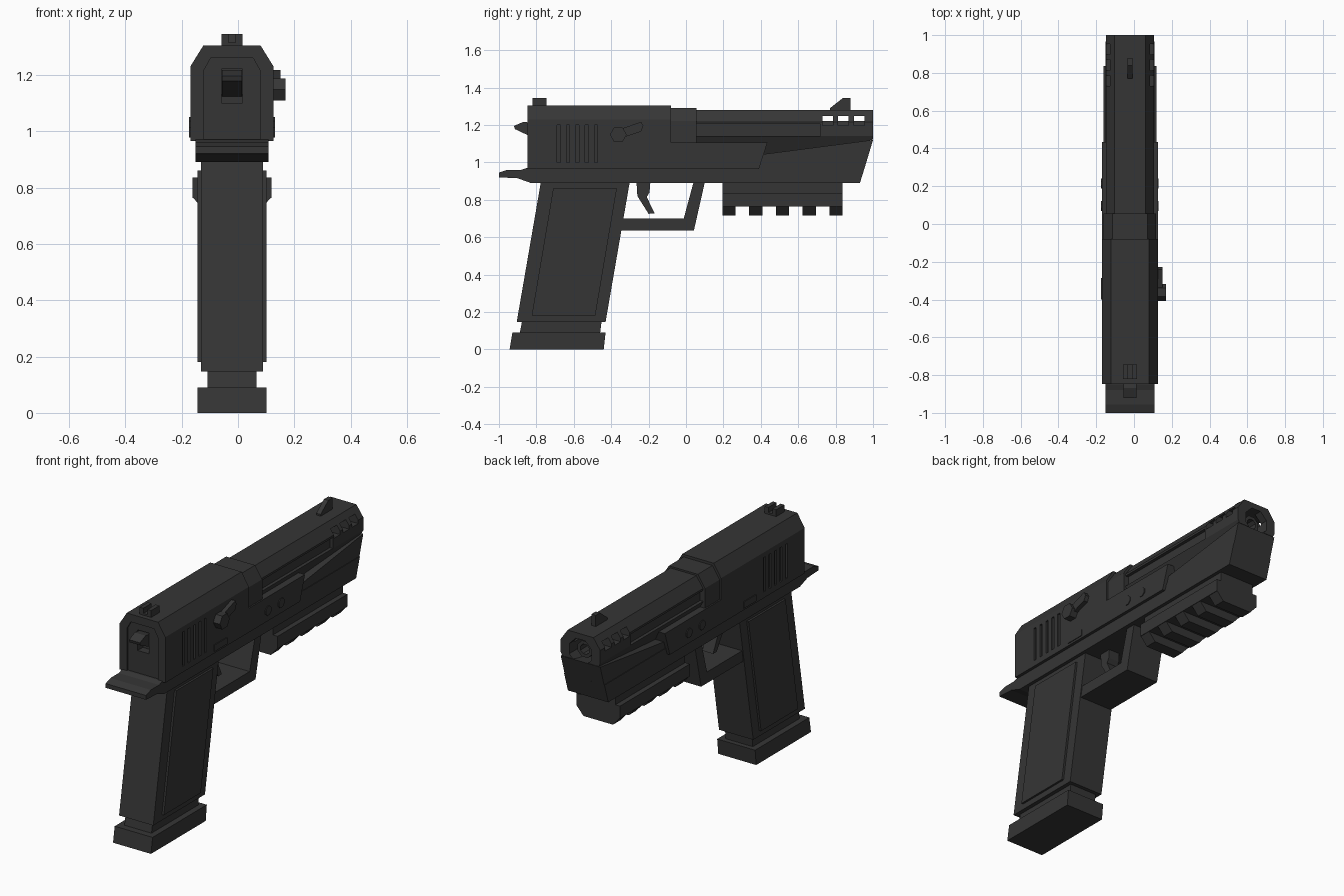
import bpy, bmesh, math
from mathutils import Vector

if "Cube" in bpy.data.objects:
    bpy.data.objects.remove(bpy.data.objects["Cube"])

CX = -0.0215          # the body's centre line; the lever sticks out on one side

steel = bpy.data.materials.new("dark gunmetal")
steel.diffuse_color = (0.036, 0.036, 0.036, 1)
steel.use_nodes = True
steel.node_tree.nodes["Principled BSDF"].inputs["Base Color"].default_value = steel.diffuse_color


def build(name, *prisms):
    """One object from prisms (axis, profile, low, high).
    axis 'x': profile is (y, z), 'y': (x, z), 'z': (x, y); x is measured from CX."""
    place = {'x': lambda p, t: (CX + t, p[0], p[1]),
             'y': lambda p, t: (CX + p[0], t, p[1]),
             'z': lambda p, t: (CX + p[0], p[1], t)}
    bm = bmesh.new()
    for axis, pts, lo, hi in prisms:
        a, b = ([bm.verts.new(place[axis](p, t)) for p in pts] for t in (lo, hi))
        bm.faces.new(a)
        bm.faces.new(b)
        for i in range(len(pts)):
            j = (i + 1) % len(pts)
            bm.faces.new((a[i], a[j], b[j], b[i]))
    bmesh.ops.recalc_face_normals(bm, faces=bm.faces)
    me = bpy.data.meshes.new(name)
    bm.to_mesh(me)
    bm.free()
    me.materials.append(steel)
    ob = bpy.data.objects.new(name, me)
    bpy.context.collection.objects.link(ob)
    return ob


def rect(a0, a1, b0, b1):
    return [(a0, b0), (a1, b0), (a1, b1), (a0, b1)]


def ngon(u, v, r, n, turn=0.0):
    return [(u + r * math.cos(turn + math.tau * i / n),
             v + r * math.sin(turn + math.tau * i / n)) for i in range(n)]


def mirrored(half):
    """Close a half cross-section (x > 0, bottom to top) into a full one."""
    return half + [(-x, z) for x, z in reversed(half)]


def both_sides(profile, lo, hi):
    return [('x', profile, lo, hi), ('x', profile, -hi, -lo)]


def cut(target, name, *prisms):
    cutter = build(name, *prisms)
    cutter.hide_render = True
    cutter.hide_viewport = True
    mod = target.modifiers.new(name, 'BOOLEAN')
    mod.operation, mod.solver, mod.object = 'DIFFERENCE', 'EXACT', cutter


# Rear slide with chamfered top, rear recess, hammer slot and side grooves
slide = build("slide", ('y', mirrored([(.1475, .965), (.1475, 1.23), (.101, 1.305)]), -.848, -.08))
cut(slide, "rear_recess_cutter",
    ('y', mirrored([(.1, .95), (.1, 1.215), (.075, 1.26)]), -.9, -.838))
cut(slide, "hammer_slot_cutter", ('y', rect(-.037, .037, 1.10, 1.22), -.9, -.79))
grooves = []
for i in range(5):
    y = -.69 + i * .05
    grooves += both_sides(rect(y, y + .018, 1.0, 1.2), .137, .2)
cut(slide, "serration_cutter", *grooves)

# Chamber block and the lower slide cheeks
build("chamber_block", ('y', mirrored([(.139, 1.09), (.139, 1.22), (.093, 1.29)]), -.09, .055))
build("slide_cheeks", ('x', [(-.09, .965), (.39, .965), (.435, 1.105), (-.09, 1.105)], -.1475, .1475))

# Barrel shroud: chamfered top, undercut bottom
shroud = build("barrel_shroud", ('y', mirrored(
    [(.065, 1.03), (.127, 1.14), (.127, 1.217), (.083, 1.28)]), .03, 1.0))
cut(shroud, "muzzle_cutter", ('y', ngon(0, 1.175, .078, 8, math.pi / 8), .70, 1.1))
cut(shroud, "side_groove_cutter", *both_sides(rect(.05, .72, 1.142, 1.205), .108, .2))
cut(shroud, "port_cutter", *[p for y in (.73, .813, .897)
                             for p in both_sides(rect(y, y + .057, 1.197, 1.247), .03, .2)])
cut(shroud, "muzzle_underside_cutter",
    ('x', [(.55, 1.0), (1.1, 1.0), (1.1, 1.14), (.99, 1.12)], -.2, .2))
barrel = build("barrel", ('y', ngon(0, 1.175, .05, 8, math.pi / 8), .6, .96))
cut(barrel, "bore_cutter", ('y', ngon(0, 1.175, .03, 8, math.pi / 8), .75, 1.1))

# Frame with the tail over the grip, and the sloped dust cover
build("frame", ('x', [(-1, .92), (-.9, .915), (-.83, .89), (.93, .89), (.965, 1.003),
                      (.39, 1.003), (.39, .97), (-.85, .97), (-.88, .96), (-.955, .96),
                      (-1, .945)], -.13, .13))
build("dust_cover", ('x', [(.38, 1.0), (.964, 1.0), (1.0, 1.12), (.40, 1.042)], -.127, .127))

# Grip, side panels and magazine
build("grip", ('x', [(-.905, .147), (-.43, .147), (-.30, .9), (-.775, .9)], -.11, .11))
build("grip_panels", *both_sides([(-.825, .18), (-.485, .18), (-.37, .86), (-.71, .86)], .105, .122))
build("magazine_neck", ('x', [(-.89, .08), (-.46, .08), (-.45, .16), (-.875, .16)], -.087, .087))
build("magazine_base", ('x', [(-.943, 0), (-.44, 0), (-.43, .09), (-.928, .09)], -.122, .122))

# Trigger and guard
build("trigger_guard", ('x', [(-.36, .635), (.042, .635), (.102, .9), (.042, .9),
                              (-.012, .70), (-.36, .70)], -.105, .105))
build("trigger", ('x', [(-.265, .9), (-.19, .9), (-.195, .84), (-.21, .815), (-.168, .727),
                        (-.2, .725), (-.26, .82)], -.035, .035))

# Accessory rail with five teeth
build("rail_neck", ('x', rect(.195, .837, .83, .9), -.11, .11))
build("rail_body", ('x', rect(.195, .837, .763, .835), -.14, .14))
tooth = mirrored([(.095, .715), (.14, .766)])
build("rail_teeth", *[('y', tooth, .195 + i * .143, .265 + i * .143) for i in range(5)])

# Sights
build("rear_sight", ('x', rect(-.82, -.745, 1.30, 1.315), -.037, .037),
      *both_sides(rect(-.82, -.745, 1.30, 1.345), .013, .037))
build("front_sight", ('x', [(.77, 1.27), (.88, 1.27), (.88, 1.345), (.84, 1.345), (.77, 1.29)],
                      -.014, .014))

# Hammer
build("hammer", ('x', [(-.92, 1.195), (-.868, 1.217), (-.78, 1.205), (-.78, 1.12),
                       (-.845, 1.145), (-.915, 1.178)], -.035, .035))

# Safety lever on the right: hexagonal boss and arm
build("safety_lever", ('x', ngon(-.362, 1.148, .045, 6), .14, .19),
      ('x', [(-.36, 1.125), (-.24, 1.165), (-.228, 1.195), (-.24, 1.217), (-.36, 1.175)], .14, .172))

# Slide stop plates and cheek pins on both sides
build("slide_stops", *both_sides(rect(-.40, -.285, .977, 1.015), .14, .152))
build("cheek_pins", *[p for y in (.095, .215)
                      for p in both_sides(ngon(y, 1.025, .028, 8, math.pi / 8), .14, .152)])
